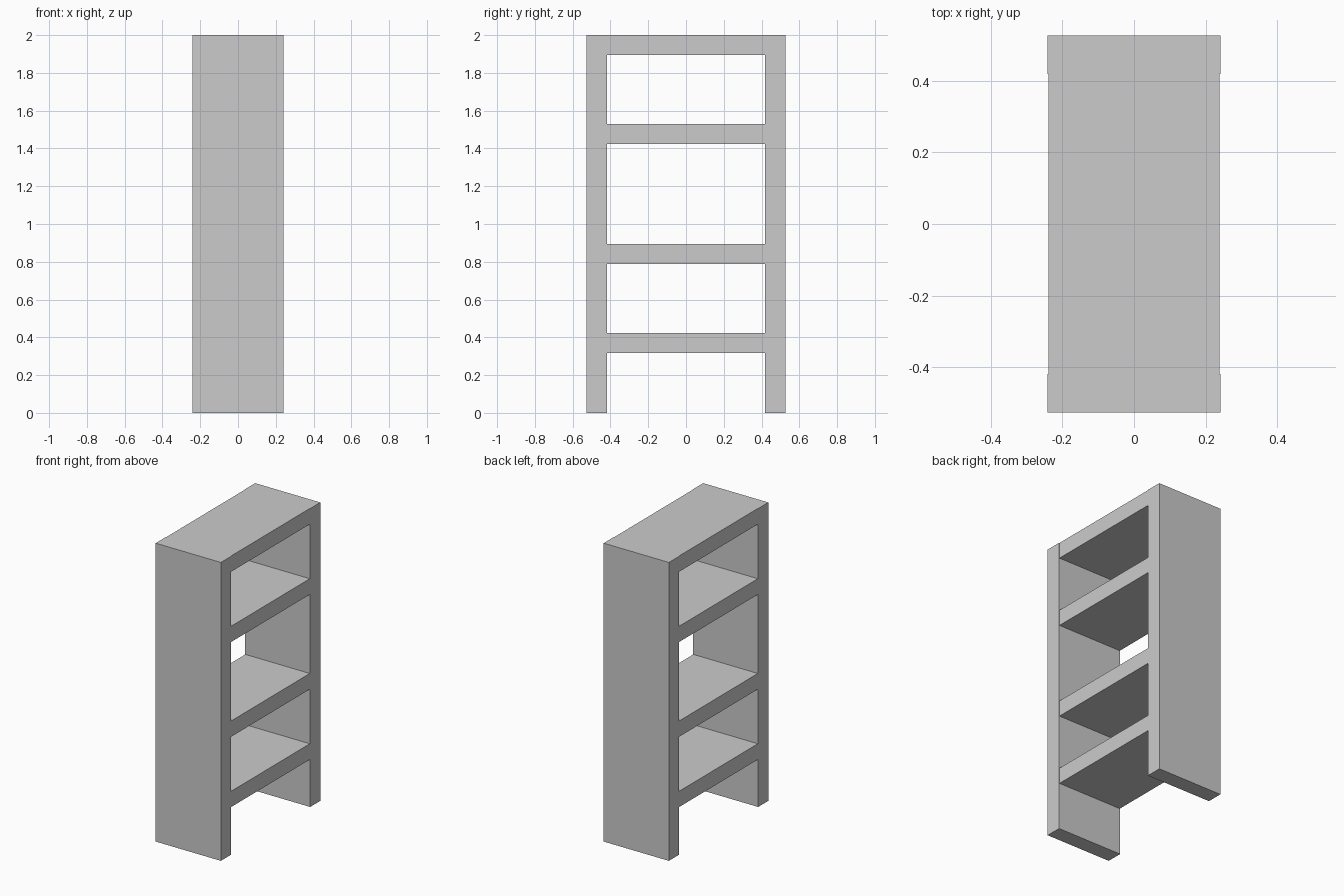
import bpy

if "Cube" in bpy.data.objects:
    bpy.data.objects.remove(bpy.data.objects["Cube"])

HALF_W = 0.5265    # outer half width along y
INNER = 0.419      # inner face of the side panels
PANEL_X = 0.2415   # half depth of the side panels
SHELF_X = 0.239    # shelves sit slightly back from the panel edges
THICK = 0.106      # shelf thickness


def box(name, lo, hi):
    """Axis-aligned box between two corners."""
    verts = [(x, y, z) for x in (lo[0], hi[0]) for y in (lo[1], hi[1]) for z in (lo[2], hi[2])]
    faces = [(0, 1, 3, 2), (4, 6, 7, 5), (0, 4, 5, 1),
             (2, 3, 7, 6), (0, 2, 6, 4), (1, 5, 7, 3)]
    mesh = bpy.data.meshes.new(name)
    mesh.from_pydata(verts, [], faces)
    obj = bpy.data.objects.new(name, mesh)
    bpy.context.collection.objects.link(obj)
    return obj


# Upright side panels
box("side_panel_front", (-PANEL_X, -HALF_W, 0), (PANEL_X, -INNER, 2))
box("side_panel_back", (-PANEL_X, INNER, 0), (PANEL_X, HALF_W, 2))

# Shelves, bottom to top
shelves = [("lower_shelf", 0.423), ("middle_shelf", 0.894),
           ("upper_shelf", 1.529), ("top_board", 2.0)]
for name, top in shelves:
    box(name, (-SHELF_X, -INNER, top - THICK), (SHELF_X, INNER, top))
